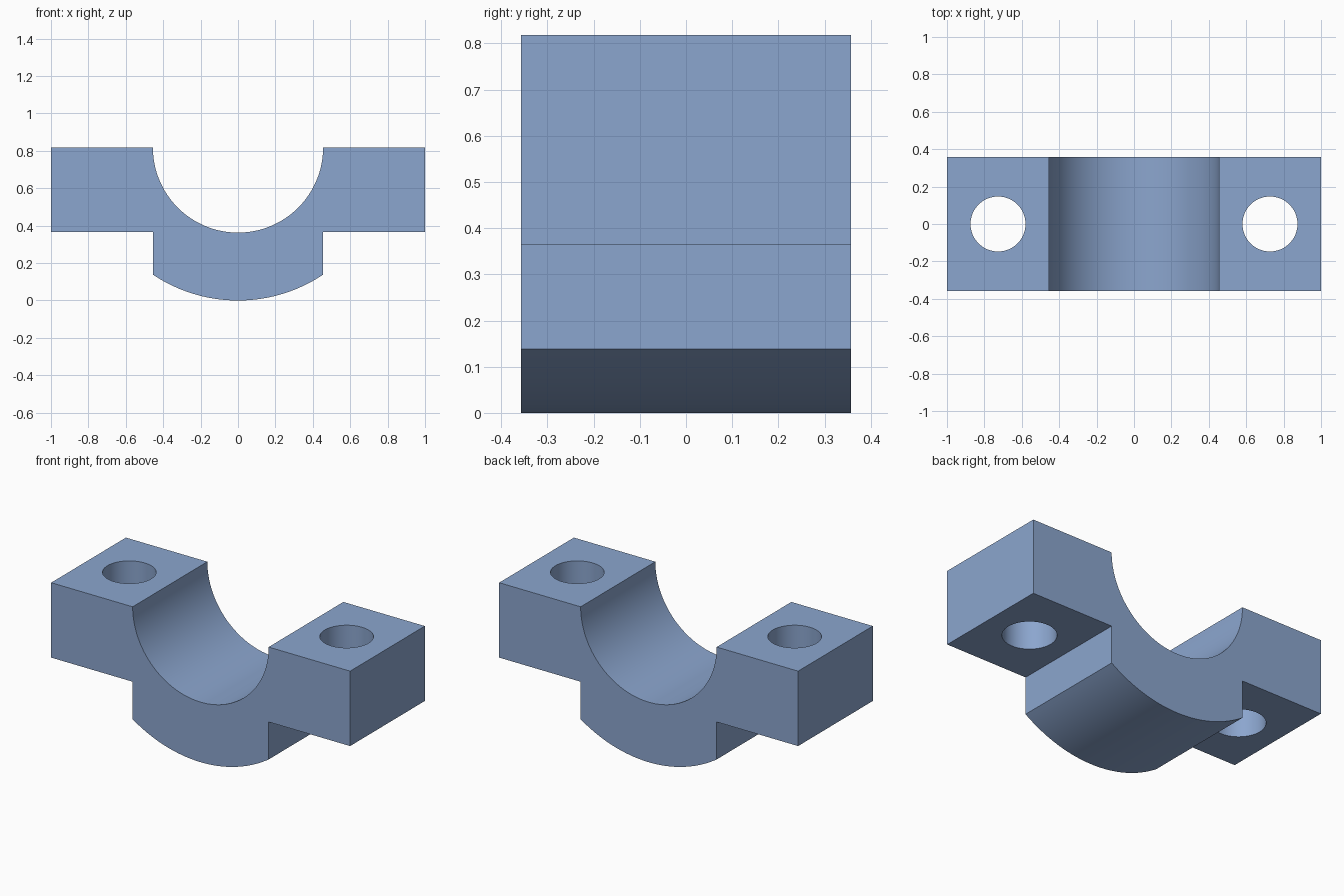
import bpy, bmesh, math

if "Cube" in bpy.data.objects:
    bpy.data.objects.remove(bpy.data.objects["Cube"])

TOP, BORE, OUTER = 0.818, 0.455, 0.818   # bore and belly share a centre at z = TOP
EAR_Z, HALF_Y = 0.365, 0.357
HOLE_X, HOLE_R = 0.727, 0.147

steel = bpy.data.materials.new("steel_blue")
steel.diffuse_color = (0.26, 0.38, 0.62, 1)
steel.use_nodes = True
steel.node_tree.nodes["Principled BSDF"].inputs["Base Color"].default_value = steel.diffuse_color


def add_object(name, bm):
    bmesh.ops.recalc_face_normals(bm, faces=bm.faces[:])
    mesh = bpy.data.meshes.new(name)
    bm.to_mesh(mesh)
    bm.free()
    obj = bpy.data.objects.new(name, mesh)
    bpy.context.collection.objects.link(obj)
    mesh.materials.append(steel)
    return obj


def arc(radius, start, end, steps):
    angles = [start + (end - start) * i / steps for i in range(steps + 1)]
    return [(radius * math.cos(a), TOP + radius * math.sin(a)) for a in angles]


# Clamp half: bore, ears and rounded belly as one extruded profile
spread = math.asin(BORE / OUTER)
down = -math.pi / 2
profile = arc(BORE, -math.pi, 0, 64)
profile += [(1, TOP), (1, EAR_Z), (BORE, EAR_Z)]
profile += arc(OUTER, down + spread, down - spread, 40)
profile += [(-BORE, EAR_Z), (-1, EAR_Z), (-1, TOP)]

bm = bmesh.new()
face = bm.faces.new([bm.verts.new((x, -HALF_Y, z)) for x, z in profile])
ext = bmesh.ops.extrude_face_region(bm, geom=[face], use_keep_orig=True)
verts = [g for g in ext["geom"] if isinstance(g, bmesh.types.BMVert)]
bmesh.ops.translate(bm, verts=verts, vec=(0, 2 * HALF_Y, 0))
clamp = add_object("clamp_half", bm)

# Bolt holes through both ears
cutters = []
for side in (-1, 1):
    bm = bmesh.new()
    bmesh.ops.create_cone(bm, cap_ends=True, segments=64, radius1=HOLE_R,
                          radius2=HOLE_R, depth=1)
    bmesh.ops.translate(bm, verts=bm.verts[:], vec=(side * HOLE_X, 0, 0.6))
    cutter = add_object("bolt_hole_cutter", bm)
    cutter.hide_render = True
    cutters.append(cutter)
    mod = clamp.modifiers.new("bolt_hole", 'BOOLEAN')
    mod.operation = 'DIFFERENCE'
    mod.solver = 'EXACT'
    mod.object = cutter

# Bake the holes and remove the cutters
bpy.context.view_layer.update()
deps = bpy.context.evaluated_depsgraph_get()
baked = bpy.data.meshes.new_from_object(clamp.evaluated_get(deps))
clamp.modifiers.clear()
clamp.data = baked
for cutter in cutters:
    bpy.data.objects.remove(cutter)

# Smooth curved walls, crisp edges
bpy.context.view_layer.objects.active = clamp
clamp.select_set(True)
bpy.ops.object.shade_smooth_by_angle(angle=math.radians(25))
